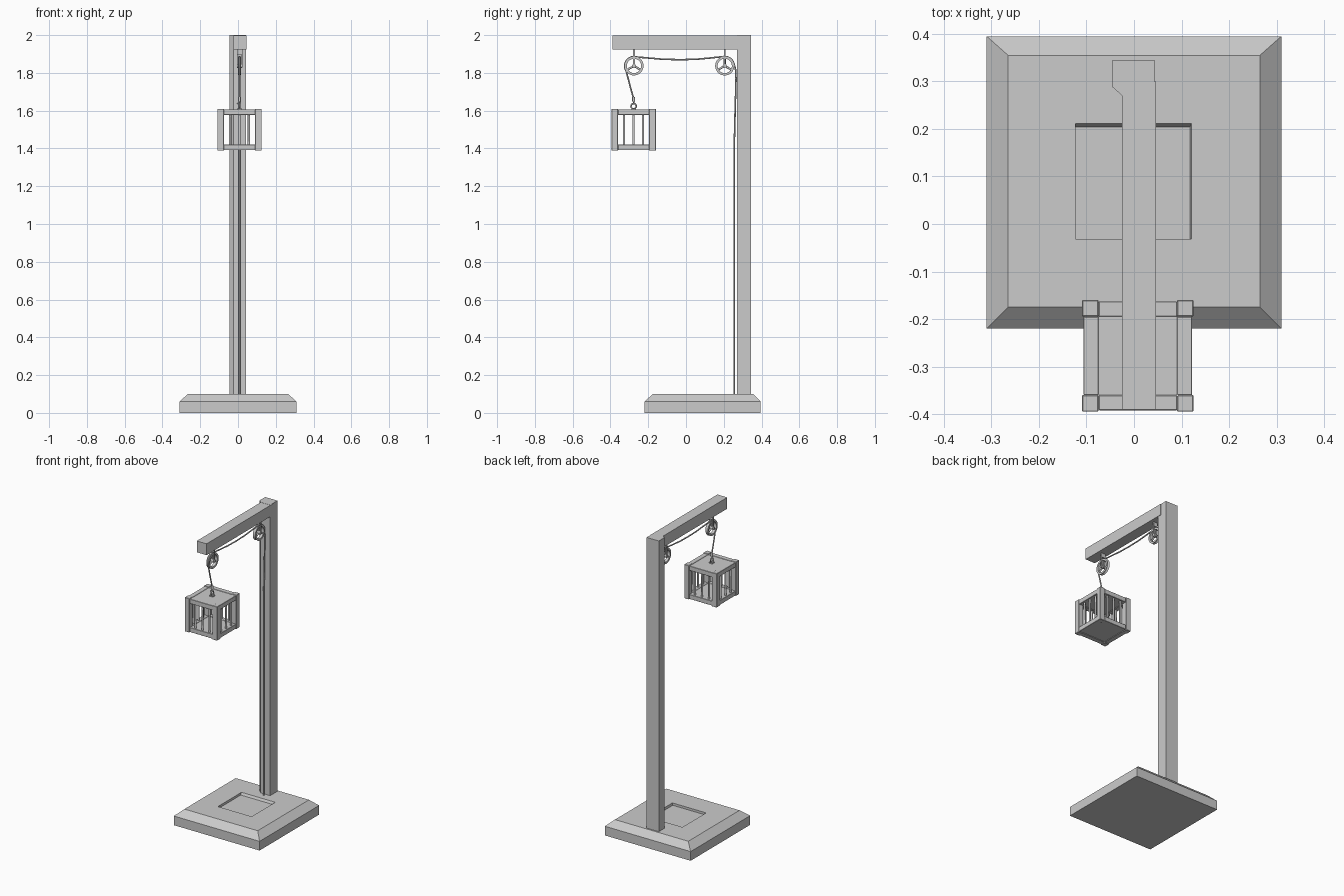
import bpy, bmesh
from math import sin, cos, pi, radians
from mathutils import Vector

if "Cube" in bpy.data.objects:
    bpy.data.objects.remove(bpy.data.objects["Cube"])

CX, CY = 0.008, -0.2775   # cage centre and rope plane


def finish(name, bm, smooth=False):
    bmesh.ops.recalc_face_normals(bm, faces=bm.faces)
    me = bpy.data.meshes.new(name)
    bm.to_mesh(me)
    bm.free()
    ob = bpy.data.objects.new(name, me)
    bpy.context.collection.objects.link(ob)
    if smooth:
        bpy.ops.object.select_all(action='DESELECT')
        ob.select_set(True)
        bpy.context.view_layer.objects.active = ob
        bpy.ops.object.shade_smooth_by_angle(angle=radians(40))
    return ob


def stack(name, loops):
    """Skin a series of equal-length point loops, capping both ends."""
    bm = bmesh.new()
    rings = [[bm.verts.new(p) for p in l] for l in loops]
    for a, b in zip(rings, rings[1:]):
        for i in range(len(a)):
            j = (i + 1) % len(a)
            bm.faces.new((a[i], a[j], b[j], b[i]))
    bm.faces.new(rings[0])
    bm.faces.new(rings[-1])
    return finish(name, bm)


def rect(x0, x1, y0, y1, z):
    return [(x0, y0, z), (x1, y0, z), (x1, y1, z), (x0, y1, z)]


def box(name, x, y, z, bevel=0):
    ob = stack(name, [rect(*x, *y, z[0]), rect(*x, *y, z[1])])
    if bevel:
        m = ob.modifiers.new("bevel", 'BEVEL')
        m.width, m.segments = bevel, 1
    return ob


def rod(name, pts, r, cyclic=False, sides=2):
    cu = bpy.data.curves.new(name, 'CURVE')
    cu.dimensions = '3D'
    cu.bevel_depth, cu.bevel_resolution = r, sides
    cu.use_fill_caps = True
    s = cu.splines.new('POLY')
    s.points.add(len(pts) - 1)
    for p, q in zip(s.points, pts):
        p.co = (*q, 1)
    s.use_cyclic_u = cyclic
    ob = bpy.data.objects.new(name, cu)
    bpy.context.collection.objects.link(ob)
    return ob


def circ(y, z, r, a0, a1, n, x=CX):
    return [(x, y + r * cos(radians(a0 + (a1 - a0) * i / n)),
             z + r * sin(radians(a0 + (a1 - a0) * i / n))) for i in range(n + 1)]


# Chamfered base with a shallow recess in the top
stack("base", [rect(-.31, .31, -.22, .395, 0), rect(-.31, .31, -.22, .395, .06),
               rect(-.265, .265, -.175, .355, .10),
               rect(-.123, .121, -.032, .212, .10),
               rect(-.123, .118, -.032, .204, .085)])

# Post with one worn corner, and the overhead arm
foot = [(-.045, .345), (-.045, .288), (-.025, .27), (.043, .27), (.043, .345)]
stack("post", [[(x, y, z) for x, y in foot] for z in (.09, 2.0)])
box("arm", (-.025, .046), (-.39, .30), (1.925, 1.999))


# Pulleys: grooved rim, spokes, hub and hanging bracket
def pulley(name, y, z):
    prof = [(-.009, .051), (-.003, .046), (.003, .046), (.009, .051),
            (.009, .038), (-.009, .038)]
    bm = bmesh.new()
    n = 20
    rings = [[bm.verts.new((CX + dx, y + r * cos(2 * pi * i / n), z + r * sin(2 * pi * i / n)))
              for dx, r in prof] for i in range(n)]
    for i in range(n):
        a, b = rings[i], rings[(i + 1) % n]
        for k in range(6):
            m = (k + 1) % 6
            bm.faces.new((a[k], a[m], b[m], b[k]))
    finish(name + "_rim", bm, True)
    for a in (90, 210, 330):
        rod(name + "_spoke", [(CX, y, z), circ(y, z, .041, a, a, 1)[0]], .0055)
    rod(name + "_axle", [(CX - .014, y, z), (CX + .014, y, z)], .011, sides=3)
    for s in (-.0125, .0125):
        box(name + "_cheek", (CX + s - .002, CX + s + .002),
            (y - .005, y + .005), (z - .008, 1.90))
    box(name + "_hanger", (CX - .0145, CX + .0145), (y - .005, y + .005), (1.898, 1.93))


pulley("front_pulley", CY + .002, 1.837)
pulley("rear_pulley", .205, 1.837)

# Rope: floor, over both pulleys with a slack span, down to the cage
path = [(CX, .255, .09), (CX, .255, 1.40), (CX, .26, 1.60), (CX, .265, 1.77), (CX, .262, 1.82)]
path += circ(.205, 1.837, .050, 15, 95, 6)
path += [(CX, .12, 1.878), (CX, .05, 1.872), (CX, -.03, 1.87), (CX, -.12, 1.872), (CX, -.2, 1.879)]
path += circ(CY + .002, 1.837, .049, 75, 195, 8)
path += [(CX, -.314, 1.80), (CX, -.296, 1.73), (CX, CY, 1.665)]
rod("rope", path, .0042)

# Ring and knot on top of the cage
rod("cage_ring", circ(CY, 1.624, .014, 0, 337.5, 15), .004, True)
rod("rope_loop", [(CX + .012 * cos(a * pi / 6) * sin(a * pi / 12), CY, 1.65 + .016 * cos(a * pi / 6))
                  for a in range(12)], .0038, True)
rod("rope_knot", [(CX, CY, 1.648), (CX, CY, 1.672)], .0075)
box("ring_plate", (CX - .012, CX + .012), (CY - .012, CY + .012), (1.604, 1.612))

# Cage: four corner posts, framed lid and floor, three bars per side
H, W = .1175, .035
for sx in (-1, 1):
    for sy in (-1, 1):
        xs = sorted((CX + sx * H, CX + sx * (H - W)))
        ys = sorted((CY + sy * H, CY + sy * (H - W)))
        box("cage_corner", xs, ys, (1.388, 1.61), .002)
I = H - W
for label, z0, z1 in (("top", 1.577, 1.607), ("bottom", 1.391, 1.421)):
    for s in (-1, 1):
        a, b = sorted((s * (H - .003), s * I))
        box(f"cage_{label}_rail_x", (CX - I, CX + I), (CY + a, CY + b), (z0, z1), .0015)
        box(f"cage_{label}_rail_y", (CX + a, CX + b), (CY - I, CY + I), (z0, z1), .0015)
    box(f"cage_{label}_panel", (CX - I, CX + I), (CY - I, CY + I), (z0 + .003, z1 - .002))
for s in (-1, 1):
    for t in (-.05, 0, .05):
        for dx, dy in ((t, s * .1), (s * .1, t)):
            rod("cage_bar", [(CX + dx, CY + dy, 1.41), (CX + dx, CY + dy, 1.59)], .0065, sides=1)
